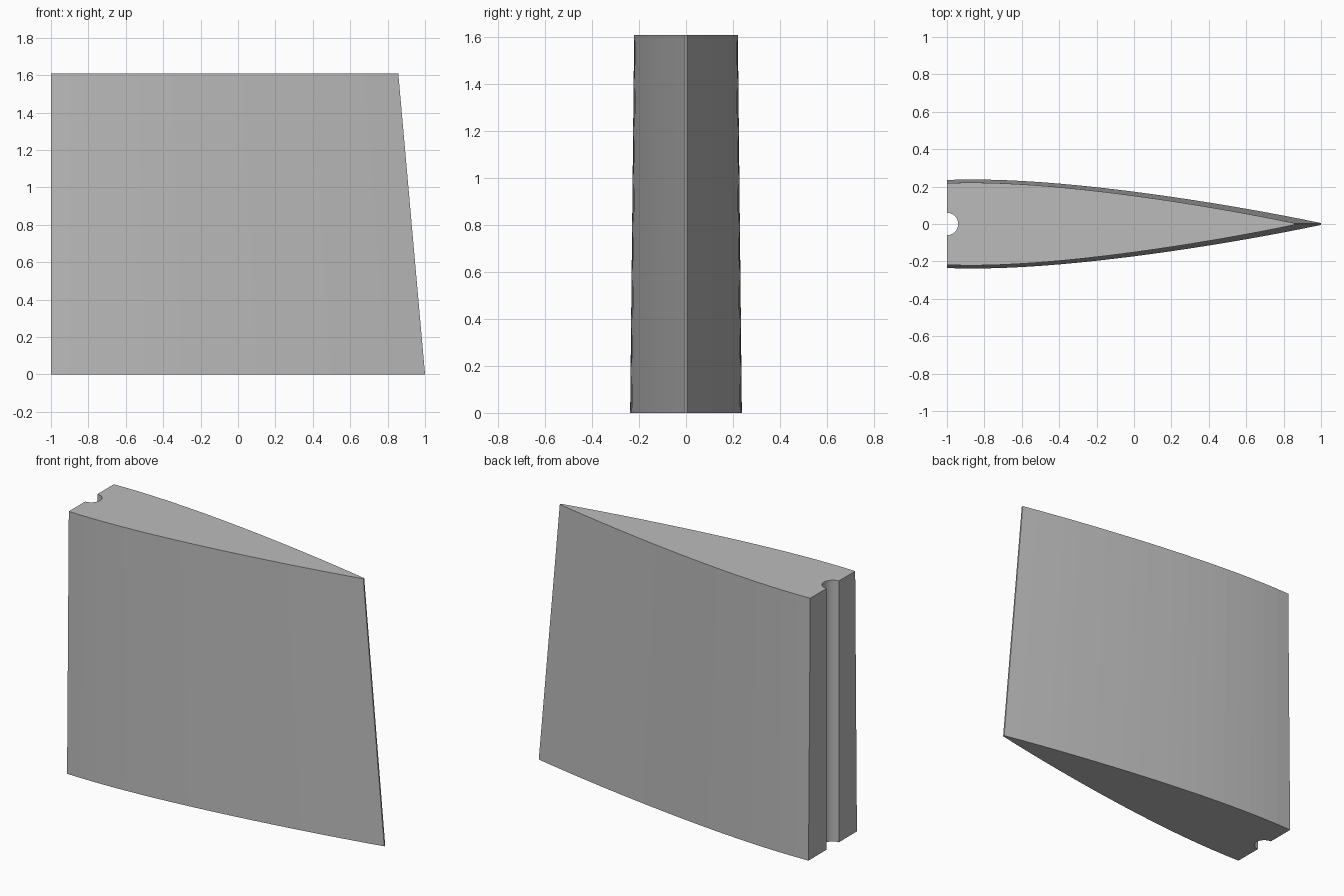
import bpy
import bmesh
import math

HEIGHT = 1.61
NOSE_X = -1.0          # flat front face of the foil
BOTTOM_CHORD, TOP_CHORD = 2.0, 1.857
HALF_THICK = 0.238
CUT = 0.25             # fraction of the full foil where it is cut off
GROOVE_R = 0.06
SEGMENTS, GROOVE_STEPS = 20, 16

if "Cube" in bpy.data.objects:
    bpy.data.objects.remove(bpy.data.objects["Cube"], do_unlink=True)

grey = bpy.data.materials.new("plain grey")
grey.use_nodes = True
colour = (0.5, 0.5, 0.5, 1)
grey.diffuse_color = colour
grey.node_tree.nodes["Principled BSDF"].inputs["Base Color"].default_value = colour


def half_width(u):
    """Symmetric foil thickness, with its maximum scaled to one."""
    return 10 * (0.2969 * math.sqrt(u) - 0.126 * u - 0.3516 * u**2
                 + 0.2843 * u**3 - 0.1015 * u**4)


def section(chord, z):
    """Closed outline: tapering sides, blunt face and round groove."""
    scale = chord / BOTTOM_CHORD
    side = []
    for i in range(SEGMENTS + 1):
        t = i / SEGMENTS
        y = HALF_THICK * scale * half_width(CUT + (1 - CUT) * t)
        side.append((NOSE_X + chord * t, y, z))
    groove = []
    for i in range(GROOVE_STEPS + 1):
        a = math.pi * (i / GROOVE_STEPS - 0.5)
        groove.append((NOSE_X + GROOVE_R * math.cos(a), GROOVE_R * math.sin(a), z))
    mirrored = [(x, -y, z) for x, y, z in reversed(side)]
    return side + mirrored + groove


# Loft the tapered fin between its two end sections
bm = bmesh.new()
low = [bm.verts.new(p) for p in section(BOTTOM_CHORD, 0)]
high = [bm.verts.new(p) for p in section(TOP_CHORD, HEIGHT)]
bm.faces.new(low)
bm.faces.new(high)
count = len(low)
for i in range(count):
    j = (i + 1) % count
    bm.faces.new((low[i], low[j], high[j], high[i]))
bmesh.ops.recalc_face_normals(bm, faces=bm.faces)

mesh = bpy.data.meshes.new("tapered_fin")
bm.to_mesh(mesh)
bm.free()
mesh.materials.append(grey)
fin = bpy.data.objects.new("tapered_fin", mesh)
bpy.context.collection.objects.link(fin)
